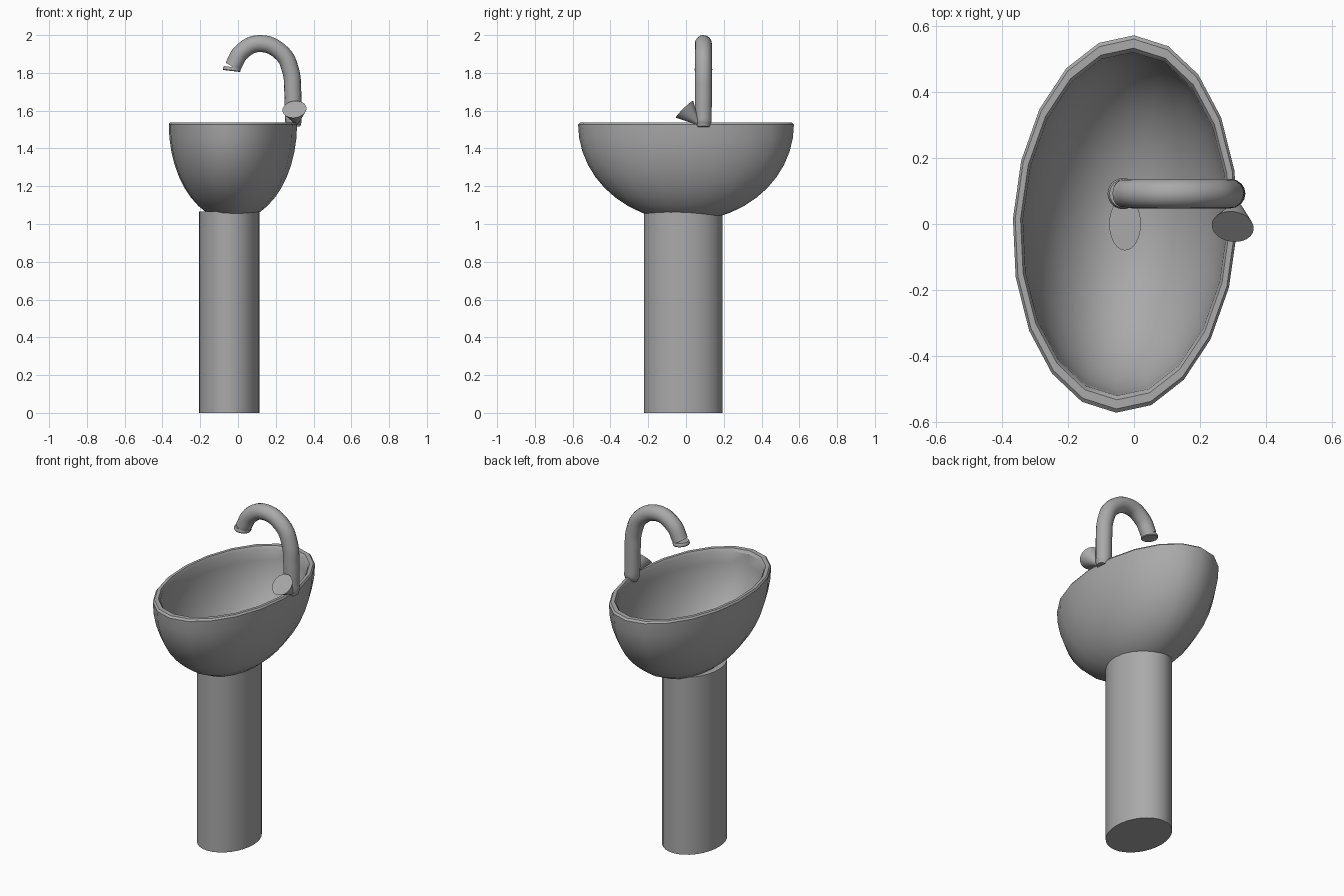
import bpy, bmesh, math
from mathutils import Vector, Matrix

old = bpy.data.objects.get("Cube")
if old:
    bpy.data.objects.remove(old, do_unlink=True)

grey = bpy.data.materials.new("stone grey")
grey.use_nodes = True
colour = (0.4, 0.4, 0.4, 1)
grey.diffuse_color = colour
grey.node_tree.nodes["Principled BSDF"].inputs["Base Color"].default_value = colour


def finish(obj, angle=32):
    obj.data.materials.clear()
    obj.data.materials.append(grey)
    bpy.ops.object.select_all(action='DESELECT')
    obj.select_set(True)
    bpy.context.view_layer.objects.active = obj
    bpy.ops.object.shade_smooth_by_angle(angle=math.radians(angle))


def lathe(name, profile, sides, matrix):
    """Spin (radius, height) pairs around z, cap both ends, then place."""
    bm = bmesh.new()
    rings = []
    for r, z in profile:
        ring = []
        for i in range(sides):
            a = math.tau * i / sides - math.pi / 2
            ring.append(bm.verts.new((r * math.cos(a), r * math.sin(a), z)))
        rings.append(ring)
    for a, b in zip(rings, rings[1:]):
        for i in range(sides):
            j = (i + 1) % sides
            bm.faces.new((a[i], a[j], b[j], b[i]))
    bm.faces.new(rings[0])
    bm.faces.new(rings[-1])
    bm.transform(matrix)
    bmesh.ops.recalc_face_normals(bm, faces=bm.faces)
    mesh = bpy.data.meshes.new(name)
    bm.to_mesh(mesh)
    bm.free()
    obj = bpy.data.objects.new(name, mesh)
    bpy.context.collection.objects.link(obj)
    finish(obj)


def place(x, y, z, sx, sy, turn=0):
    return (Matrix.Translation((x, y, z)) @ Matrix.Rotation(math.radians(turn), 4, 'Z')
            @ Matrix.Diagonal((sx, sy, 1, 1)))


# Pedestal: oval column
lathe("pedestal", [(1, 0), (1, 1.065)], 32, place(-0.047, -0.015, 0, 0.16, 0.207))

# Basin: oval half shell with a bevelled rim, turned slightly
steps = 10
arc = [math.radians(8 + 82 * i / steps) for i in range(steps + 1)]
outer = [(math.sin(a), -0.01 - 0.512 * math.cos(a)) for a in arc]
inner = [(0.91 * math.sin(a), -0.015 - 0.455 * math.cos(a)) for a in reversed(arc)]
rim = [(0.98, 0), (0.932, 0)]
basin_place = place(-0.027, 0, 1.537, 0.34, 0.572, -2.7)
lathe("basin", outer + rim + inner, 20, basin_place)

# Drain: thin oval plate on the basin floor
lathe("drain", [(1, 0), (1, 0.009)], 32, place(-0.027, 0, 1.071, 0.048, 0.08))

# Spout: swan-neck tube, narrowed at the foot
path = [(0.298, 1.513, 0.75), (0.294, 1.54, 0.97), (0.29, 1.7, 1), (0.279, 1.81, 1),
        (0.233, 1.903, 1), (0.115, 1.955, 1), (0.02, 1.912, 1), (-0.028, 1.832, 0.97)]
curve = bpy.data.curves.new("spout", 'CURVE')
curve.dimensions = '3D'
curve.bevel_depth = 0.045
curve.bevel_resolution = 6
curve.resolution_u = 8
curve.use_fill_caps = True
spline = curve.splines.new('BEZIER')
spline.bezier_points.add(len(path) - 1)
for point, (x, z, radius) in zip(spline.bezier_points, path):
    point.co = (x, 0.092, z)
    point.radius = radius
    point.handle_left_type = point.handle_right_type = 'AUTO'
spout = bpy.data.objects.new("spout", curve)
bpy.context.collection.objects.link(spout)
bpy.ops.object.select_all(action='DESELECT')
spout.select_set(True)
bpy.context.view_layer.objects.active = spout
bpy.ops.object.convert(target='MESH')
finish(bpy.context.object)


def aim(start, direction):
    turn = Vector(direction).to_track_quat('Z', 'Y').to_matrix().to_4x4()
    return Matrix.Translation(start) @ turn


# Nozzle: small flared ring at the spout mouth
lathe("nozzle", [(0.043, -0.014), (0.047, -0.004), (0.047, 0.003), (0.044, 0.007)], 24,
      aim((-0.033, 0.092, 1.817), (-0.12, 0, -1)))

# Handle: cone widening towards the front and up
tip = Vector((0.312, 0.071, 1.526))
face = Vector((0.299, -0.008, 1.607))
lathe("handle", [(0.004, 0), (0.064, (face - tip).length)], 32, aim(tip, face - tip))
